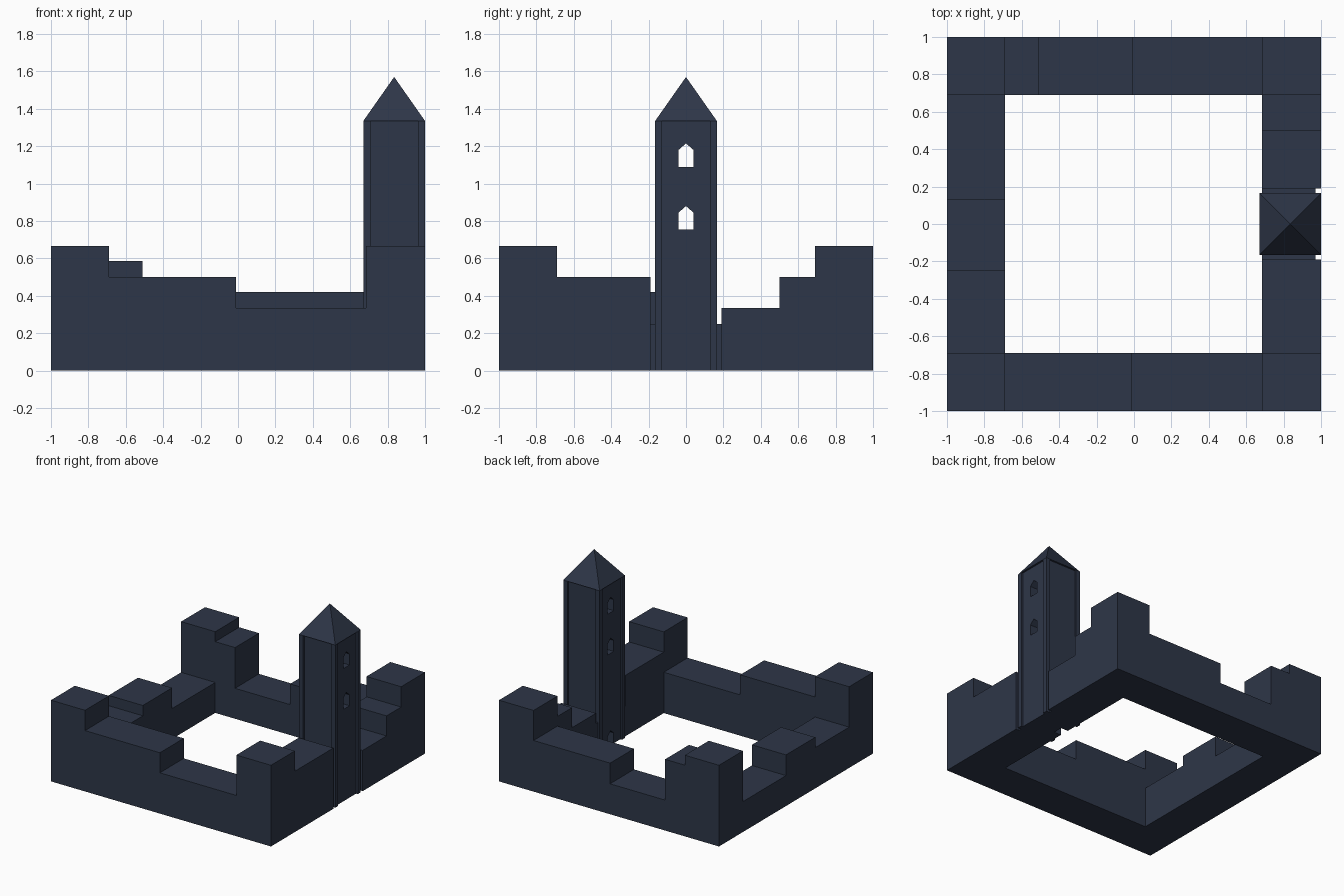
import bpy, bmesh
from mathutils import Vector

if "Cube" in bpy.data.objects:
    bpy.data.objects.remove(bpy.data.objects["Cube"])

mat = bpy.data.materials.new("dark_slate")
mat.diffuse_color = (0.027, 0.037, 0.065, 1)
mat.use_nodes = True
mat.node_tree.nodes["Principled BSDF"].inputs["Base Color"].default_value = mat.diffuse_color


def prism(name, pts, offset):
    """Extrude a closed 3D outline along an offset vector."""
    bm = bmesh.new()
    face = bm.faces.new([bm.verts.new(p) for p in pts])
    ext = bmesh.ops.extrude_face_region(bm, geom=[face], use_keep_orig=True)
    verts = [v for v in ext["geom"] if isinstance(v, bmesh.types.BMVert)]
    bmesh.ops.translate(bm, verts=verts, vec=Vector(offset))
    bmesh.ops.recalc_face_normals(bm, faces=bm.faces)
    me = bpy.data.meshes.new(name)
    bm.to_mesh(me)
    bm.free()
    me.materials.append(mat)
    ob = bpy.data.objects.new(name, me)
    bpy.context.collection.objects.link(ob)
    return ob


def wall(name, axis, start, steps, near, far):
    """Stepped wall along x or y; steps are (end, height)."""
    prof, s = [(start, 0)], start
    for end, h in steps:
        prof += [(s, h), (end, h)]
        s = end
    prof.append((s, 0))
    if axis == "x":
        return prism(name, [(a, near, z) for a, z in prof], (0, far - near, 0))
    return prism(name, [(near, a, z) for a, z in prof], (far - near, 0, 0))


# Stepped perimeter walls
I, R = 0.69, 0.685
wall("front_wall", "x", -1, [(-I, .667), (-.01, .5), (R, .335), (1, .667)], -1, -I)
wall("back_wall", "x", -1, [(-I, .667), (-.51, .585), (-.01, .25), (R, .42), (1, .667)], I, 1)
wall("left_wall", "y", -I, [(-.25, .335), (.13, .42), (I, .25)], -1, -I)
wall("right_wall_front", "y", -I, [(-.19, .5)], R, 1)
wall("right_wall_back", "y", .19, [(.5, .335), (I, .5)], R, 1)

# Recessed joints between the right wall and the tower
for s, n in ((-1, "front"), (1, "back")):
    wall("tower_joint_" + n, "y", min(s * .19, s * .15), [(max(s * .19, s * .15), .25)], R, .97)

# Tower shaft: square plan with a shallow recessed panel on each side
CX, H, P, D, EAVE = 0.835, 0.165, 0.127, 0.015, 1.335
side = [(H, -H), (H, -P), (H - D, -P), (H - D, P), (H, P)]
plan = []
for k in range(4):
    for x, y in side:
        for _ in range(k):
            x, y = -y, x
        plan.append((CX + x, y, 0))
tower = prism("tower_shaft", plan, (0, 0, EAVE))


# Pointed window openings and the inner doorway
def opening(z, x0, x1):
    pts = [(-.04, 0), (.04, 0), (.04, .09), (0, .125), (-.04, .09)]
    cut = prism("opening_cutter", [(x0, y, z + h) for y, h in pts], (x1 - x0, 0, 0))
    cut.hide_render = True
    mod = tower.modifiers.new("opening", "BOOLEAN")
    mod.object, mod.operation, mod.solver = cut, "DIFFERENCE", "EXACT"
    bpy.context.view_layer.objects.active = tower
    bpy.ops.object.modifier_apply(modifier=mod.name)
    bpy.data.objects.remove(cut)


for z in (.755, 1.09):
    opening(z, .5, 1.2)
opening(-.005, .5, .75)

# Pyramid roof
bm = bmesh.new()
base = [bm.verts.new((CX + x * H, y * H, EAVE)) for x, y in ((-1, -1), (1, -1), (1, 1), (-1, 1))]
apex = bm.verts.new((CX, 0, 1.57))
bm.faces.new(base[::-1])
for i in range(4):
    bm.faces.new((base[i], base[(i + 1) % 4], apex))
me = bpy.data.meshes.new("tower_roof")
bm.to_mesh(me)
bm.free()
me.materials.append(mat)
bpy.context.collection.objects.link(bpy.data.objects.new("tower_roof", me))
